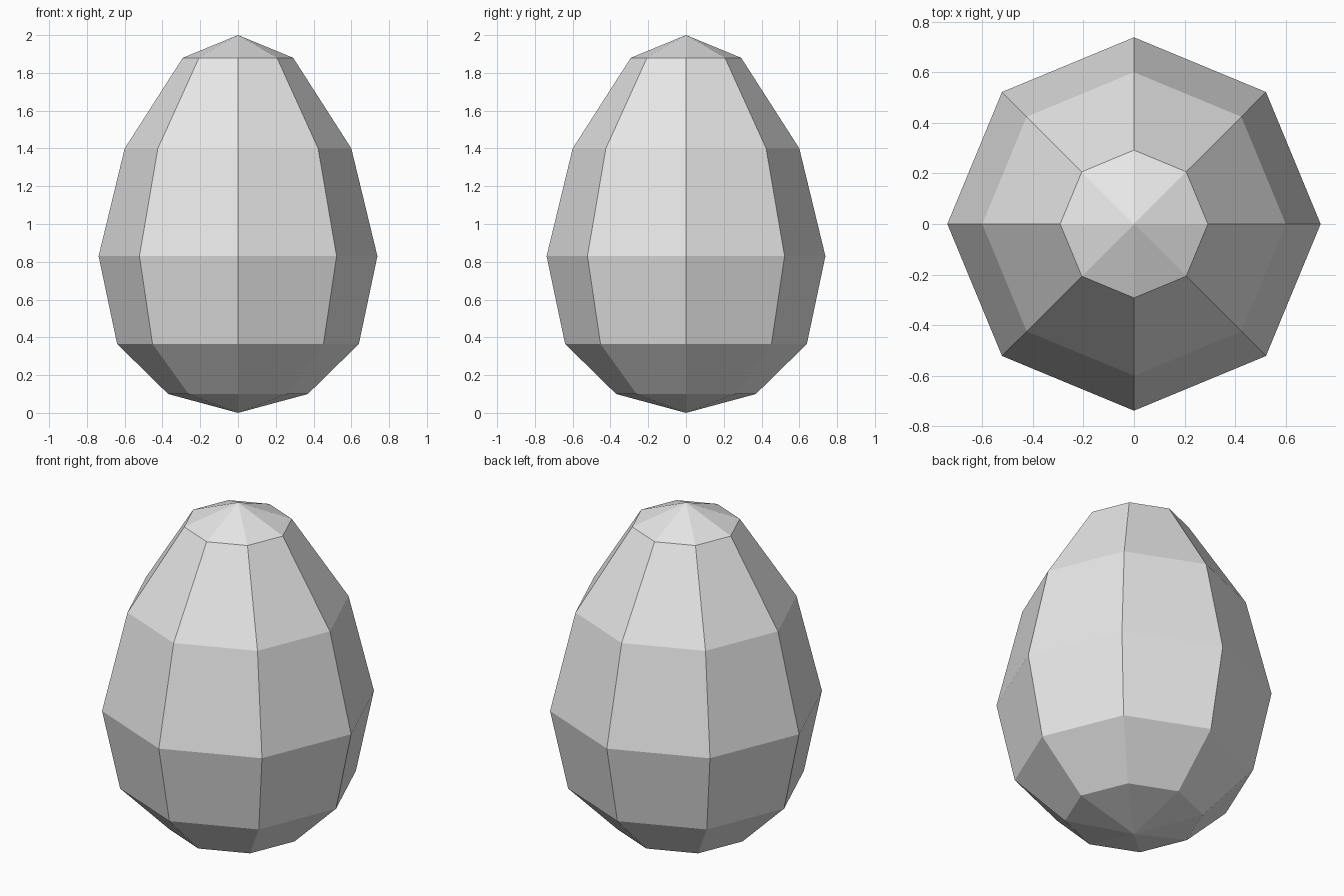
import bpy
import bmesh
from math import tau

cube = bpy.data.objects.get("Cube")
if cube:
    bpy.data.objects.remove(cube, do_unlink=True)

# Plain shell colour
shell = bpy.data.materials.new("light_grey_shell")
shell.use_nodes = True
colour = (0.8, 0.8, 0.8, 1.0)
shell.diffuse_color = colour
shell.node_tree.nodes["Principled BSDF"].inputs["Base Color"].default_value = colour

# Egg: half profile (radius, height) spun into eight flat sides
SIDES = 8
PROFILE = [(0, 0), (0.37, 0.1), (0.64, 0.365), (0.738, 0.83),
           (0.6, 1.4), (0.292, 1.88), (0, 2)]

bm = bmesh.new()
points = [bm.verts.new((r, 0, z)) for r, z in PROFILE]
edges = [bm.edges.new(pair) for pair in zip(points, points[1:])]
bmesh.ops.spin(bm, geom=points + edges, cent=(0, 0, 0), axis=(0, 0, 1),
               angle=tau, steps=SIDES, use_duplicate=False)
bmesh.ops.remove_doubles(bm, verts=bm.verts[:], dist=0.001)
bmesh.ops.recalc_face_normals(bm, faces=bm.faces[:])

mesh = bpy.data.meshes.new("egg")
bm.to_mesh(mesh)
bm.free()
mesh.materials.append(shell)
egg = bpy.data.objects.new("egg", mesh)
bpy.context.collection.objects.link(egg)
